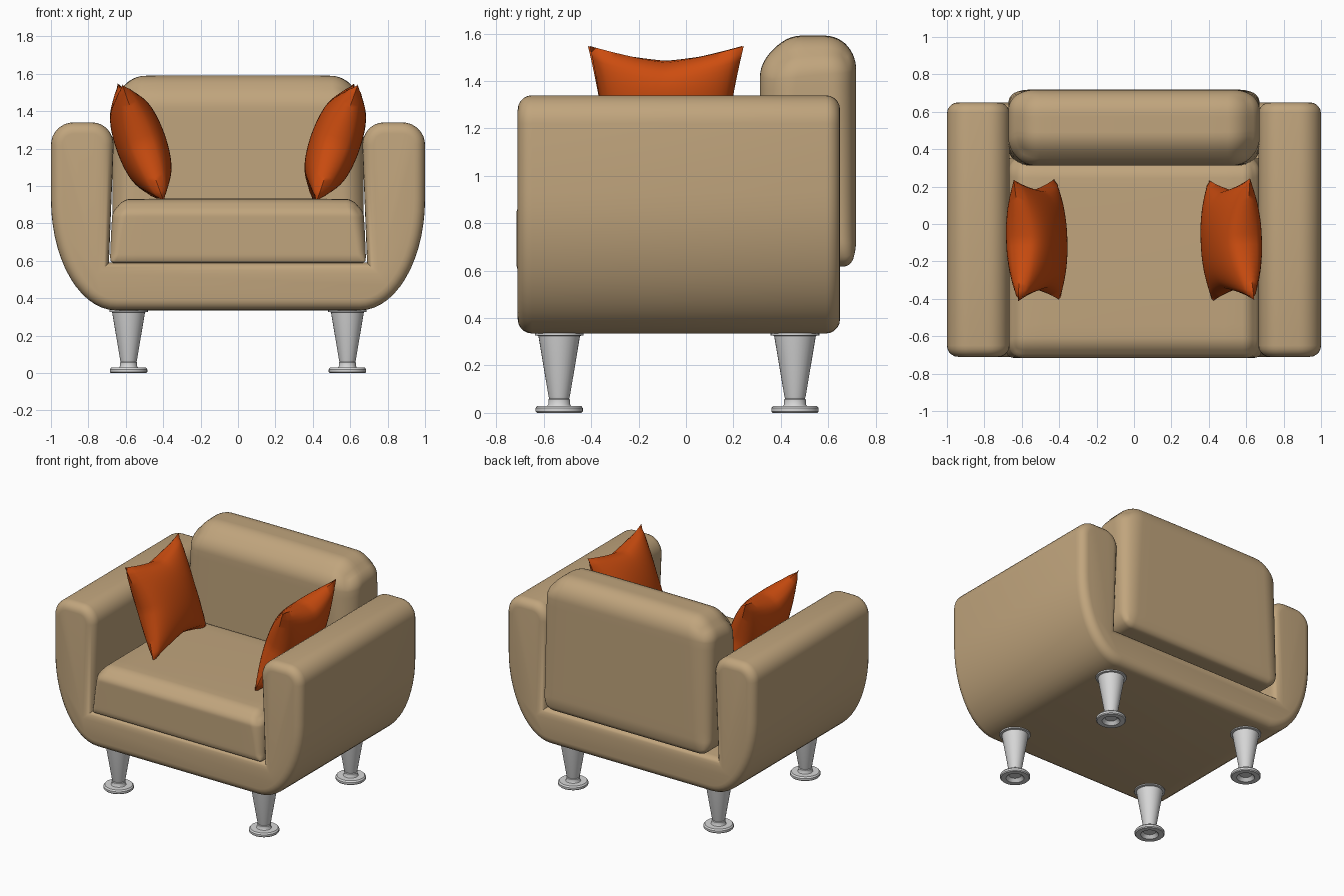
import bpy, bmesh, math
from mathutils import Vector, Matrix

if "Cube" in bpy.data.objects:
    bpy.data.objects.remove(bpy.data.objects["Cube"])


def material(name, rgb):
    m = bpy.data.materials.new(name)
    m.diffuse_color = (*rgb, 1)
    m.use_nodes = True
    m.node_tree.nodes["Principled BSDF"].inputs["Base Color"].default_value = m.diffuse_color
    return m


TAN = material("tan fabric", (0.53, 0.375, 0.205))
ORANGE = material("orange fabric", (0.62, 0.075, 0.005))
STEEL = material("light grey metal", (0.68, 0.68, 0.68))


def finish(bm, name, mat, angle=50):
    bmesh.ops.recalc_face_normals(bm, faces=bm.faces)
    me = bpy.data.meshes.new(name)
    bm.to_mesh(me)
    bm.free()
    ob = bpy.data.objects.new(name, me)
    bpy.context.collection.objects.link(ob)
    me.materials.append(mat)
    bpy.ops.object.select_all(action='DESELECT')
    ob.select_set(True)
    bpy.context.view_layer.objects.active = ob
    bpy.ops.object.shade_smooth_by_angle(angle=math.radians(angle))
    return ob


def arc(cx, cz, rx, rz, a0, a1, n):
    return [(cx + rx * math.cos(math.radians(a0 + (a1 - a0) * i / n)),
             cz + rz * math.sin(math.radians(a0 + (a1 - a0) * i / n))) for i in range(n + 1)]


# U-shaped frame: half profile mirrored, extruded front to back, rims rounded
def build_frame():
    half = arc(0.65, 0.93, 0.35, 0.595, -90, 0, 14)        # outer lower corner
    half += arc(0.88, 1.22, 0.12, 0.12, 0, 90, 8)          # arm top, outside
    half += arc(0.78, 1.22, 0.115, 0.12, 90, 180, 8)       # arm top, inside
    half += [(0.69, 0.59)]
    pts = half + [(-x, z) for x, z in reversed(half)]
    bm = bmesh.new()
    y0, y1 = -0.71, 0.65
    front = bm.faces.new([bm.verts.new((x, y0, z)) for x, z in pts])
    back = bmesh.ops.extrude_face_region(bm, geom=[front], use_keep_orig=True)["geom"]
    bmesh.ops.translate(bm, verts=[v for v in back if isinstance(v, bmesh.types.BMVert)],
                        vec=(0, y1 - y0, 0))
    bmesh.ops.recalc_face_normals(bm, faces=bm.faces)
    rims = [e for e in bm.edges if abs(e.verts[0].co.y - e.verts[1].co.y) < 1e-5]
    bmesh.ops.bevel(bm, geom=rims, offset=0.06, segments=5, profile=0.5,
                    affect='EDGES', clamp_overlap=False)
    finish(bm, "frame", TAN)


# Rounded box: radius(t) gives the corner radii at box position t in -1..1
def cushion(name, centre, h, radius, warp, cuts=23):
    bm = bmesh.new()
    bmesh.ops.create_cube(bm, size=2)
    bmesh.ops.subdivide_edges(bm, edges=bm.edges, cuts=cuts, use_grid_fill=True)
    for v in bm.verts:
        t = v.co.copy()
        r = radius(t)
        q, d = Vector(), Vector()
        for i in range(3):
            s, a = math.copysign(1, t[i]), abs(t[i])
            q[i] = s * (h[i] - r[i]) * min(1, a * 2)
            d[i] = s * math.tan(max(0, a * 2 - 1) * math.pi / 4)
        d.normalize()
        p = q + Vector(d[i] * r[i] for i in range(3))
        v.co = warp(p, t) + Vector(centre)
    return finish(bm, name, TAN)


def seat_radius(t):
    k = (t.z + 1) / 2
    return [0.03 + 0.06 * k, 0.03 + 0.08 * k, 0.03 + 0.07 * k]


def seat_warp(p, t):
    crown = (1 - t.x ** 2) * (1 - t.y ** 2)
    p.z += 0.012 * crown * max(0, t.z)
    p.x *= 1 - 0.015 * t.z
    return p


def back_radius(t):
    k = (t.z + 1) / 2
    lean = 1 - 0.25 * t.y
    return [0.09 + 0.08 * k, (0.06 + 0.095 * k) * lean, 0.1 + 0.08 * k * lean]


def back_warp(p, t):
    p.z -= 0.02 * abs(t.x) ** 3 * max(0, t.z)
    return p


# Throw pillow: two domed grids meeting at a pinched, concave seam
def pillow(name, side):
    n, hw, hh, thick = 24, 0.325, 0.335, 0.135
    bm = bmesh.new()
    grid = {}
    for s in (-1, 1):
        for i in range(n + 1):
            for j in range(n + 1):
                u, v = 2 * i / n - 1, 2 * j / n - 1
                x = hw * u * (1 - 0.17 * (1 - abs(v) ** 1.3) * u * u)
                z = hh * v * (1 - 0.22 * (1 - abs(u) ** 1.3) * v * v)
                dome = max(0, (1 - u * u) * (1 - v * v)) ** 0.5
                grid[s, i, j] = bm.verts.new((s * thick * dome, x, z))
        for i in range(n):
            for j in range(n):
                bm.faces.new([grid[s, a, b] for a, b in
                              ((i, j), (i + 1, j), (i + 1, j + 1), (i, j + 1))])
    bmesh.ops.remove_doubles(bm, verts=bm.verts, dist=1e-5)
    m = (Matrix.Translation((side * 0.52, -0.085, 1.232))
         @ Matrix.Rotation(math.radians(2), 4, 'Z')
         @ Matrix.Rotation(math.radians(side * 19.5), 4, 'Y'))
    bmesh.ops.transform(bm, matrix=m, verts=bm.verts)
    finish(bm, name, ORANGE)


# Turned leg: profile spun about z, with hollow underside of the foot disc
def leg(name, x, y):
    prof = [(0, 0.022), (0.04, 0.022), (0.06, 0.0), (0.094, 0.0), (0.1, 0.006), (0.1, 0.02),
            (0.092, 0.03), (0.05, 0.03), (0.046, 0.036), (0.046, 0.056), (0.042, 0.06),
            (0.045, 0.07), (0.088, 0.325), (0.103, 0.327), (0.103, 0.337), (0, 0.337)]
    bm = bmesh.new()
    vs = [bm.verts.new((r, 0, z)) for r, z in prof]
    es = [bm.edges.new(p) for p in zip(vs, vs[1:])]
    bmesh.ops.spin(bm, geom=vs + es, cent=(0, 0, 0), axis=(0, 0, 1),
                   angle=math.tau, steps=32, use_duplicate=False)
    bmesh.ops.remove_doubles(bm, verts=bm.verts, dist=1e-4)
    bmesh.ops.translate(bm, verts=bm.verts, vec=(x, y, 0))
    finish(bm, name, STEEL, 35)


build_frame()
cushion("seat_cushion", (0, -0.18, 0.755), (0.678, 0.536, 0.167), seat_radius, seat_warp)
cushion("back_cushion", (0, 0.515, 1.105), (0.672, 0.203, 0.487), back_radius, back_warp)
for side, label in ((-1, "left"), (1, "right")):
    pillow(label + "_pillow", side)
    leg(label + "_front_leg", side * 0.585, -0.535)
    leg(label + "_back_leg", side * 0.585, 0.46)
